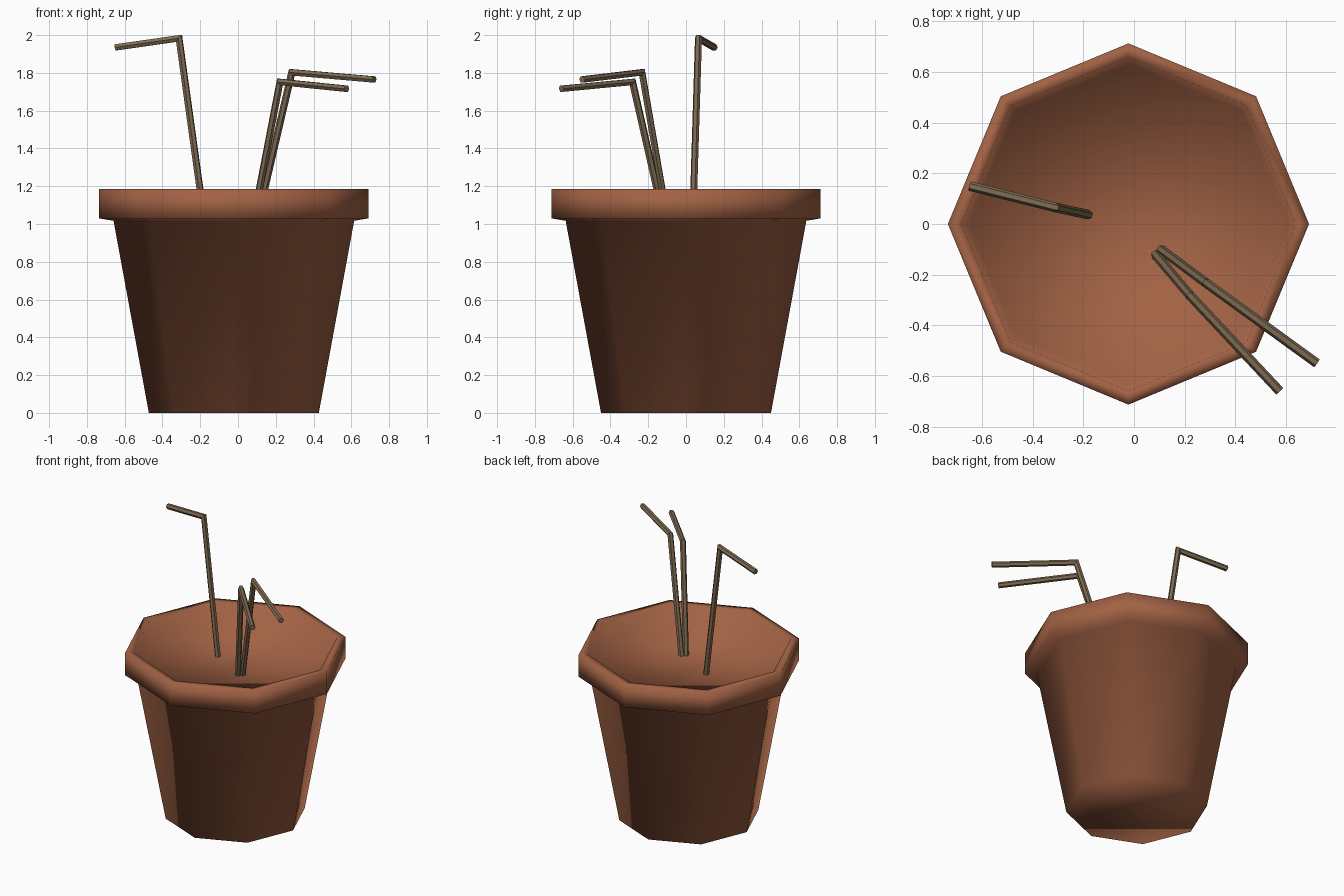
import bpy, bmesh, math
from mathutils import Vector

if "Cube" in bpy.data.objects:
    bpy.data.objects.remove(bpy.data.objects["Cube"])

CX = -0.022   # pot axis


def material(name, rgb):
    m = bpy.data.materials.new(name)
    m.diffuse_color = (*rgb, 1)
    m.use_nodes = True
    m.node_tree.nodes["Principled BSDF"].inputs["Base Color"].default_value = m.diffuse_color
    return m


terracotta = material("terracotta", (0.36, 0.122, 0.058))
twig = material("dry_stem", (0.215, 0.148, 0.086))


def finish(bm, name, mat, smooth):
    bmesh.ops.recalc_face_normals(bm, faces=bm.faces)
    for f in bm.faces:
        f.smooth = smooth
    me = bpy.data.meshes.new(name)
    bm.to_mesh(me)
    bm.free()
    me.materials.append(mat)
    ob = bpy.data.objects.new(name, me)
    bpy.context.collection.objects.link(ob)
    return ob


def loft(bm, rings, caps):
    n = len(rings[0])
    rings = [[bm.verts.new(p) for p in r] for r in rings]
    for a, b in zip(rings, rings[1:]):
        for i in range(n):
            j = (i + 1) % n
            bm.faces.new((a[i], a[j], b[j], b[i]))
    for k in caps:
        bm.faces.new(rings[k])


def octagon(r, z):
    return [Vector((CX + r * math.cos(k * math.pi / 4),
                    r * math.sin(k * math.pi / 4), z)) for k in range(8)]


# Whole pot: tapered body, overhanging rim and sunken soil floor
profile = [(0.45, 0), (0.637, 1.017), (0.713, 1.03), (0.713, 1.185),
           (0.66, 1.185), (0.63, 1.05)]
bm = bmesh.new()
loft(bm, [octagon(r, z) for r, z in profile], (0, -1))
finish(bm, "pot", terracotta, True)


# Bent stems with a mitred joint
def stem(name, base, bend, tip, r=0.019, sides=6):
    a, b, c = Vector(base), Vector(bend), Vector(tip)
    d1, d2 = (b - a).normalized(), (c - b).normalized()
    u = d1.cross(d2).normalized()
    v = d1.cross(u)
    ring0 = []
    for k in range(sides):
        t = 2 * math.pi * k / sides
        ring0.append(a + r * (u * math.cos(t) + v * math.sin(t)))

    def slide(ring, d, point, normal):
        return [p + d * ((point - p).dot(normal) / d.dot(normal)) for p in ring]

    ring1 = slide(ring0, d1, b, (d1 + d2).normalized())
    ring2 = slide(ring1, d2, c, d2)
    bm = bmesh.new()
    loft(bm, [ring0, ring1, ring2], (0, -1))
    finish(bm, name, twig, False)


stem("stem_left", (-0.182, 0.037, 1.045), (-0.312, 0.066, 1.983), (-0.648, 0.150, 1.935))
stem("stem_right_back", (0.108, -0.102, 1.045), (0.285, -0.233, 1.803), (0.722, -0.55, 1.765))
stem("stem_right_front", (0.086, -0.122, 1.045), (0.222, -0.283, 1.752), (0.575, -0.66, 1.716))
